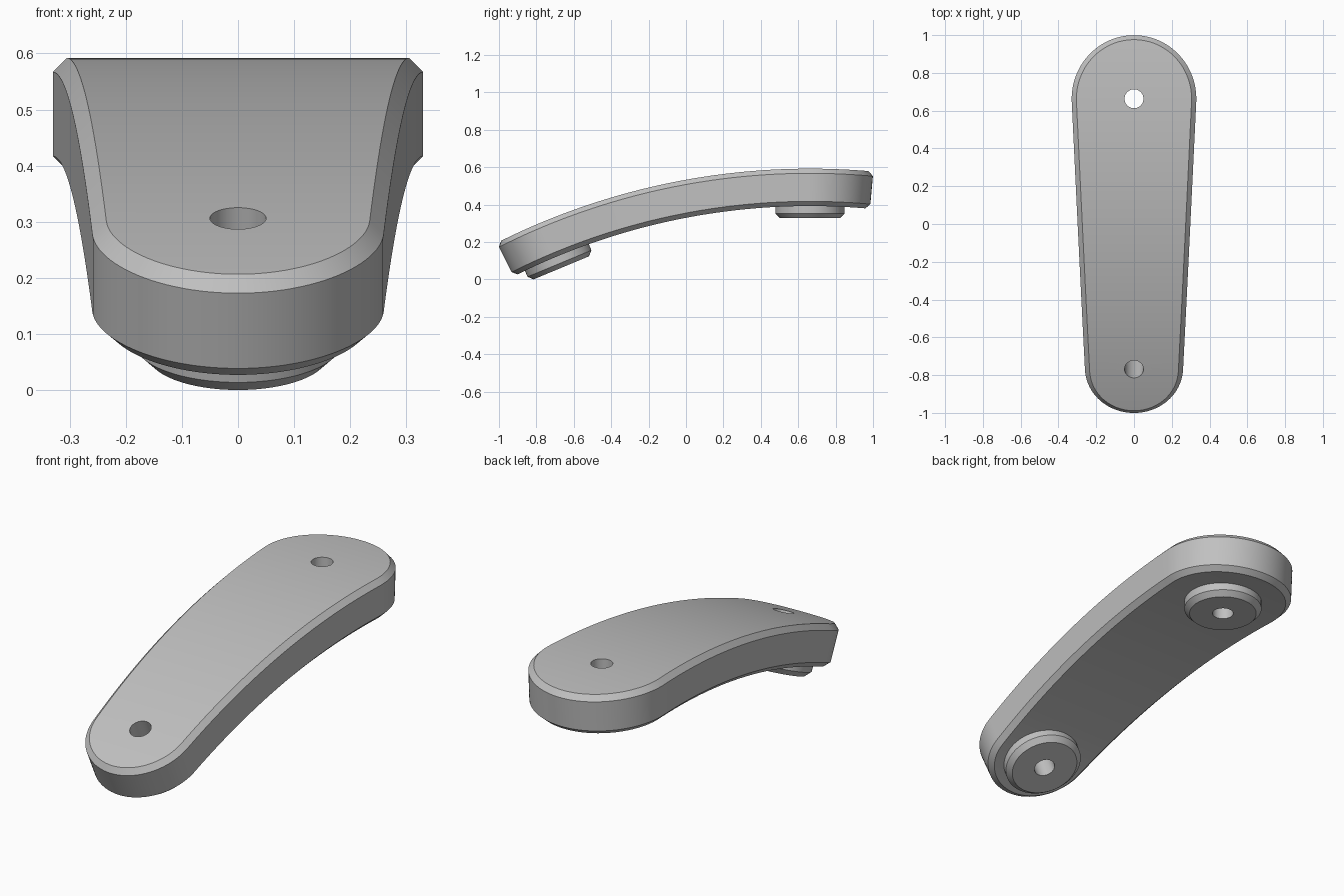
import bpy, bmesh, math
from mathutils import Vector, Matrix

if "Cube" in bpy.data.objects:
    bpy.data.objects.remove(bpy.data.objects["Cube"], do_unlink=True)

ARC_Y, ARC_Z = 0.663, -3.138      # axis of the bend
R_TOP, R_MID, R_LOW = 3.73, 3.63, 3.53
FRONT_S, BACK_S = -1.43, 0.0      # pivot positions along the bend
FRONT_R, BACK_R = 0.26, 0.33
CHAMFER, PAD_R, PAD_DROP, HOLE_R = 0.025, 0.185, 0.065, 0.05

grey = bpy.data.materials.new("plain_grey")
grey.use_nodes = True
colour = (0.53, 0.53, 0.53, 1)
grey.diffuse_color = colour
grey.node_tree.nodes["Principled BSDF"].inputs["Base Color"].default_value = colour


def bend(x, s, radius):
    a = s / R_MID
    return Vector((x, ARC_Y + radius * math.sin(a), ARC_Z + radius * math.cos(a)))


def make_object(name, bm):
    bmesh.ops.recalc_face_normals(bm, faces=bm.faces)
    mesh = bpy.data.meshes.new(name)
    bm.to_mesh(mesh)
    bm.free()
    obj = bpy.data.objects.new(name, mesh)
    mesh.materials.append(grey)
    bpy.context.collection.objects.link(obj)
    return obj


def half_outline(inset):
    """Right half of a tapered slot, from the front tip to the back tip."""
    tilt = math.asin((FRONT_R - BACK_R) / (BACK_S - FRONT_S))
    steps, pts = 24, []

    def arc(centre, r, a0, a1):
        return [(r * math.cos(a0 + (a1 - a0) * i / steps),
                 centre + r * math.sin(a0 + (a1 - a0) * i / steps))
                for i in range(steps + 1)]
    front = arc(FRONT_S, FRONT_R - inset, -math.pi / 2, tilt)
    back = arc(BACK_S, BACK_R - inset, tilt, math.pi / 2)
    (x0, s0), (x1, s1) = front[-1], back[0]
    side = [(x0 + (x1 - x0) * i / 40, s0 + (s1 - s0) * i / 40) for i in range(1, 40)]
    pts = front + side + back
    pts[0], pts[-1] = (0, pts[0][1]), (0, pts[-1][1])
    return pts


def make_arm():
    bm = bmesh.new()
    layers = []
    for inset, radius in ((CHAMFER, R_LOW), (0, R_LOW + CHAMFER),
                          (0, R_TOP - CHAMFER), (CHAMFER, R_TOP)):
        half = half_outline(inset)
        right = [bm.verts.new(bend(x, s, radius)) for x, s in half]
        left = [bm.verts.new(bend(-x, s, radius)) for x, s in half[1:-1]]
        layers.append((right, [right[0]] + left + [right[-1]]))
    # walls and chamfers
    for low, high in zip(layers, layers[1:]):
        for a, b in zip(low, high):
            for i in range(len(a) - 1):
                bm.faces.new((a[i], a[i + 1], b[i + 1], b[i]))
    # curved top and underside, in strips across the arm
    for right, left in (layers[0], layers[-1]):
        for i in range(len(right) - 1):
            corners = (right[i], right[i + 1], left[i + 1], left[i])
            bm.faces.new(list(dict.fromkeys(corners)))
    return make_object("curved_arm", bm)


def radial_frame(s, radius):
    return Matrix.Translation(bend(0, s, radius)) @ Matrix.Rotation(-s / R_MID, 4, 'X')


def make_pad(name, s):
    """Round pad with a chamfered lower rim, tucked into the underside."""
    bm = bmesh.new()
    rings = []
    for r, z in ((PAD_R - CHAMFER, -PAD_DROP), (PAD_R, CHAMFER - PAD_DROP), (PAD_R, 0.015)):
        rings.append([bm.verts.new((r * math.cos(math.tau * i / 64),
                                    r * math.sin(math.tau * i / 64), z)) for i in range(64)])
    for a, b in zip(rings, rings[1:]):
        for i in range(64):
            j = (i + 1) % 64
            bm.faces.new((a[i], a[j], b[j], b[i]))
    bm.faces.new(rings[0])
    bm.faces.new(rings[-1])
    bm.transform(radial_frame(s, R_LOW))
    return make_object(name, bm)


def make_drill(s):
    bm = bmesh.new()
    bmesh.ops.create_cone(bm, cap_ends=True, segments=48, radius1=HOLE_R,
                          radius2=HOLE_R, depth=0.8)
    bm.transform(radial_frame(s, R_MID))
    drill = make_object("hole_cutter", bm)
    drill.hide_render = True
    return drill


def cut(obj, drill):
    mod = obj.modifiers.new("hole", 'BOOLEAN')
    mod.operation, mod.solver, mod.object = 'DIFFERENCE', 'EXACT', drill
    bpy.context.view_layer.objects.active = obj
    bpy.ops.object.modifier_apply(modifier=mod.name)


arm = make_arm()
parts = [arm]
for name, s in (("front_pad", FRONT_S), ("back_pad", BACK_S)):
    pad = make_pad(name, s)
    drill = make_drill(s)
    cut(arm, drill)
    cut(pad, drill)
    bpy.data.objects.remove(drill, do_unlink=True)
    parts.append(pad)

# smooth curves, crisp rims
bpy.ops.object.select_all(action='DESELECT')
for part in parts:
    part.select_set(True)
bpy.context.view_layer.objects.active = arm
bpy.ops.object.shade_smooth_by_angle(angle=math.radians(30))
